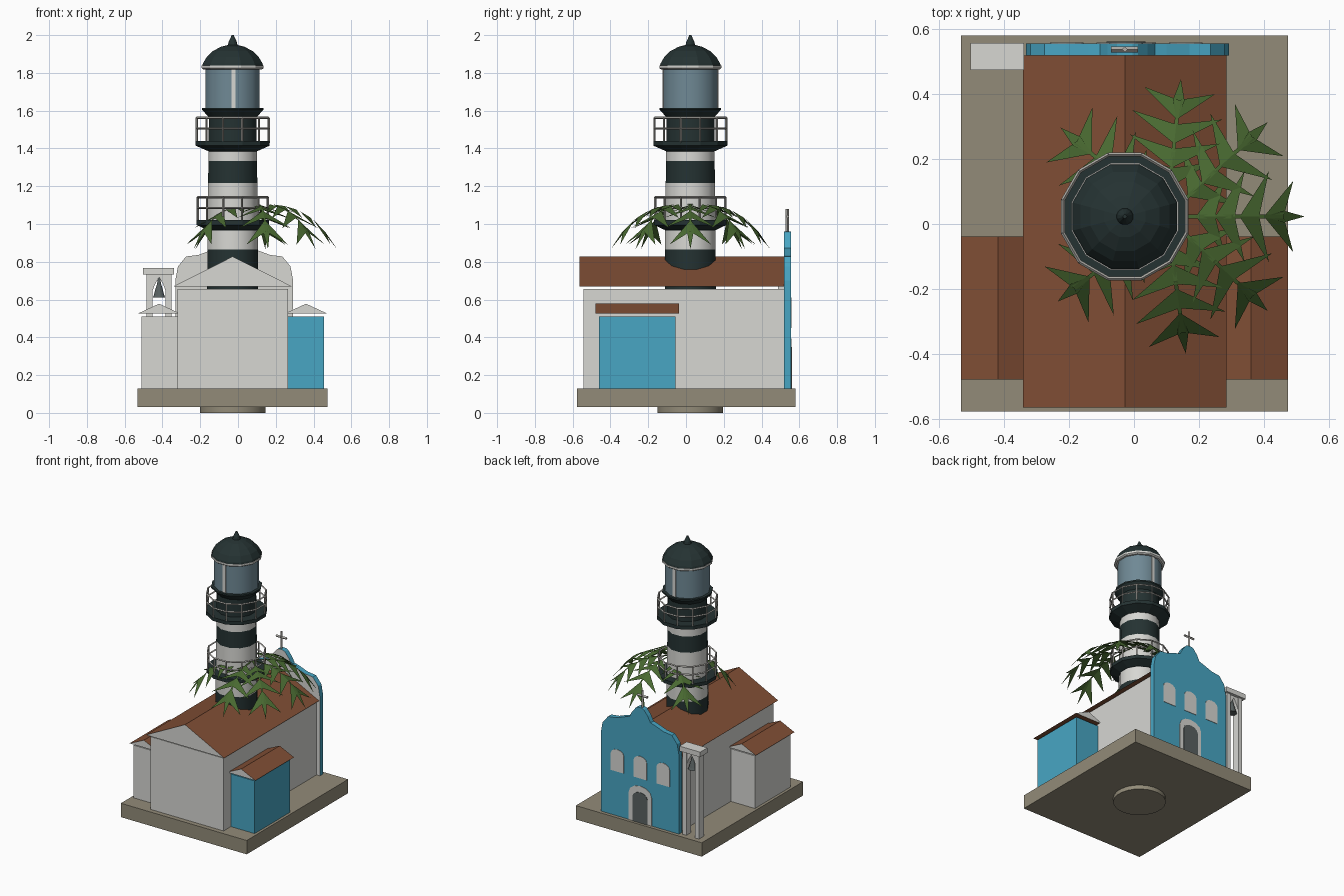
import bpy, bmesh, math
from mathutils import Vector, Matrix

if "Cube" in bpy.data.objects:
    bpy.data.objects.remove(bpy.data.objects["Cube"])

def mat(name, r, g, b):
    m = bpy.data.materials.new(name)
    m.diffuse_color = (r, g, b, 1)
    m.use_nodes = True
    m.node_tree.nodes["Principled BSDF"].inputs["Base Color"].default_value = m.diffuse_color
    return m

WHITE = mat("white plaster", .68, .68, .65)
BLUE = mat("sky blue", .065, .38, .55)
TILE = mat("roof tile", .22, .078, .036)
STONE = mat("stone", .29, .26, .19)
DARK = mat("dark green black", .018, .032, .032)
GLASS = mat("lantern glass", .16, .25, .30)
LEAF = mat("palm green", .065, .14, .03)
GREY = mat("rail grey", .42, .41, .38)
SLATE = mat("slate grey", .10, .12, .12)

CX, CY = -.028, .023   # tower axis

def finish(name, bm, mats, smooth=False, normals=True):
    if normals:
        bmesh.ops.recalc_face_normals(bm, faces=bm.faces)
    me = bpy.data.meshes.new(name)
    bm.to_mesh(me)
    bm.free()
    for m in mats:
        me.materials.append(m)
    ob = bpy.data.objects.new(name, me)
    bpy.context.collection.objects.link(ob)
    if smooth:
        bpy.ops.object.select_all(action='DESELECT')
        ob.select_set(True)
        bpy.context.view_layer.objects.active = ob
        bpy.ops.object.shade_smooth_by_angle(angle=math.radians(35))
    return ob

def prism(name, pts, y0, y1, mats, rule=None):
    """Outline in x, z extruded along y; rule picks the material by normal."""
    bm = bmesh.new()
    a = [bm.verts.new((x, y0, z)) for x, z in pts]
    b = [bm.verts.new((x, y1, z)) for x, z in pts]
    bm.faces.new(a)
    bm.faces.new(b[::-1])
    for i in range(len(pts)):
        j = (i + 1) % len(pts)
        bm.faces.new((a[i], b[i], b[j], a[j]))
    bmesh.ops.recalc_face_normals(bm, faces=bm.faces)
    bm.normal_update()
    if rule:
        for f in bm.faces:
            f.material_index = rule(f.normal)
    return finish(name, bm, mats)

def box(name, x0, x1, y0, y1, z0, z1, m):
    return prism(name, [(x0, z0), (x1, z0), (x1, z1), (x0, z1)], y0, y1, [m])

def lathe(name, prof, mats, bands=None, x=CX, y=CY, n=12, smooth=False):
    """Profile of (radius, z) spun round an upright axis; bands gives a material per segment."""
    bm = bmesh.new()
    rings = []
    for r, z in prof:
        rings.append([bm.verts.new((x + r * math.cos((k + .5) * math.tau / n),
                                    y + r * math.sin((k + .5) * math.tau / n), z)) for k in range(n)])
    for i in range(len(rings) - 1):
        for k in range(n):
            f = bm.faces.new((rings[i][k], rings[i][(k + 1) % n],
                              rings[i + 1][(k + 1) % n], rings[i + 1][k]))
            f.material_index = bands[i] if bands else 0
    bm.faces.new(rings[0][::-1])
    top = bm.faces.new(rings[-1])
    top.material_index = bands[-1] if bands else 0
    return finish(name, bm, mats, smooth)

def bar(bm, p, q, r):
    p, q = Vector(p), Vector(q)
    d = q - p
    M = Matrix.Translation((p + q) / 2) @ d.to_track_quat('Z', 'Y').to_matrix().to_4x4()
    bmesh.ops.create_cone(bm, cap_ends=True, segments=4, radius1=r, radius2=r, depth=d.length, matrix=M)

# Ground slab and tower foot
box("ground_slab", -.532, .474, -.577, .58, .03, .13, STONE)
lathe("tower_foot", [(.175, 0), (.175, .1)], [STONE], n=24, smooth=True)

# Nave and side wings with gabled roofs (white gable ends)
def gable_roof(name, cx, half, y0, y1, z0, z1):
    prism(name, [(cx - half, z0), (cx + half, z0), (cx, z1)], y0, y1, [TILE, WHITE],
          lambda n: 1 if abs(n.y) > .9 else 0)

box("nave_walls", -.32, .265, -.543, .52, .13, .655, WHITE)
gable_roof("nave_roof", -.028, .313, -.565, .518, .67, .828)
box("right_wing", .25, .455, -.46, -.055, .13, .51, BLUE)
gable_roof("right_wing_roof", .36, .114, -.478, -.038, .525, .578)
box("left_wing", -.512, -.30, -.46, -.055, .13, .51, WHITE)
gable_roof("left_wing_roof", -.418, .114, -.478, -.038, .525, .578)

# Curved facade at the back, white on its inner side
FX = -.02
half = [(.312, .13), (.312, .70), (.298, .775), (.255, .828), (.19, .836), (.12, .862),
        (.085, .872), (.062, .915), (.032, .952), (.015, .96)]
prism("facade", [(FX + x, z) for x, z in half] + [(FX - x, z) for x, z in half[::-1]],
      .518, .555, [BLUE, WHITE], lambda n: 1 if n.y < -.9 else 0)

def arched(cx, z0, z1, w):
    pts = [(cx - w, z0), (cx + w, z0)]
    zs = z1 - w * .7
    return pts + [(cx + w * math.cos(a * math.pi / 6), zs + w * .7 * math.sin(a * math.pi / 6))
                  for a in range(7)]

for i, nm in enumerate(("left", "middle", "right")):
    prism("facade_window_" + nm, arched(-.024 + (1 - i) * .183, .45, .61, .052), .554, .558, [WHITE])
prism("door_surround", arched(-.024, .13, .395, .092), .554, .558, [WHITE])
prism("door", arched(-.024, .13, .35, .06), .557, .561, [SLATE])

# Cross on the facade
bm = bmesh.new()
bar(bm, (-.028, .537, .95), (-.028, .537, 1.08), .009)
bar(bm, (-.07, .537, 1.04), (.013, .537, 1.04), .009)
finish("cross", bm, [GREY])

# Bell frame: two posts, pointed arch, cap, bell
box("bell_post_outer", -.484, -.453, .488, .543, .13, .735, WHITE)
box("bell_post_inner", -.383, -.352, .488, .543, .13, .735, WHITE)
prism("bell_arch", [(-.455, .64), (-.44, .68), (-.418, .718), (-.396, .68), (-.381, .64),
                    (-.381, .735), (-.455, .735)], .495, .536, [WHITE])
box("bell_frame_cap", -.503, -.338, .474, .557, .732, .768, WHITE)
lathe("bell", [(.034, .61), (.028, .625), (.02, .655), (.012, .68), (.004, .72)], [SLATE],
      x=-.418, y=.515)

# Tower shaft with stripes
lathe("tower_shaft", [(.142, .1), (.139, .865), (.138, .965), (.137, 1.02), (.135, 1.217),
                      (.133, 1.333), (.132, 1.39), (.131, 1.565), (.168, 1.605), (.168, 1.615)],
      [DARK, WHITE], [0, 1, 0, 1, 0, 1, 0, 0, 0], smooth=True)

# Galleries with railings
def gallery(name, z, r):
    lathe(name + "_gallery", [(.133, z - .055), (r, z - .025), (r, z)], [DARK])
    bm = bmesh.new()
    ring = [(CX + (r - .006) * math.cos((k + .5) * math.tau / 12),
             CY + (r - .006) * math.sin((k + .5) * math.tau / 12)) for k in range(12)]
    for k in range(12):
        p, q = ring[k], ring[(k + 1) % 12]
        bar(bm, (*p, z - .01), (*p, z + .122), .006)
        for h in (.065, .122):
            bar(bm, (*p, z + h), (*q, z + h), .006)
    finish(name + "_railing", bm, [GREY])

gallery("lower", 1.02, .198)
gallery("upper", 1.44, .203)

# Lantern room, rim, dome with finial
lathe("lantern_glass", [(.148, 1.61), (.148, 1.825)], [GLASS], smooth=True)
for s, nm in ((-1, "front"), (1, "back")):
    y = CY + s * .144
    box("lantern_mullion_" + nm, -.035, -.012, y - .004, y + .004, 1.612, 1.822, WHITE)
lathe("lantern_rim", [(.16, 1.818), (.17, 1.825), (.17, 1.838)], [WHITE])
lathe("dome", [(.167, 1.836), (.163, 1.85), (.142, 1.885), (.11, 1.915), (.065, 1.938),
               (.026, 1.948), (.022, 1.965), (.012, 1.985), (.006, 2.0)], [DARK])

# Palm crown: arching fronds made of swept leaflet pairs
def frond(bm, deg):
    a = math.radians(deg)
    def pt(r, s, drop=0):
        z = 1.105 - 3.1 * r ** 3 - drop
        return bm.verts.new((.10 + r * math.cos(a) - s * math.sin(a),
                             .023 + r * math.sin(a) + s * math.cos(a), z))
    for r0, r1, rt, w in ((.09, .15, .18, .12), (.15, .21, .24, .14),
                          (.225, .285, .315, .14), (.30, .36, .39, .11)):
        for s in (-1, 1):
            bm.faces.new((pt(r0, 0), pt(r1, 0), pt(rt, s * w, .03)))
    bm.faces.new((pt(.30, 0), pt(.36, .018), pt(.425, 0), pt(.36, -.018)))
    rs = [0, .1, .2, .3, .36]
    for p, q in zip(rs, rs[1:]):
        bm.faces.new((pt(p, -.006), pt(q, -.006), pt(q, .006), pt(p, .006)))

bm = bmesh.new()
for deg in (0, 43, -43, 84, -82, 140, -142):
    frond(bm, deg)
finish("palm_fronds", bm, [LEAF])
